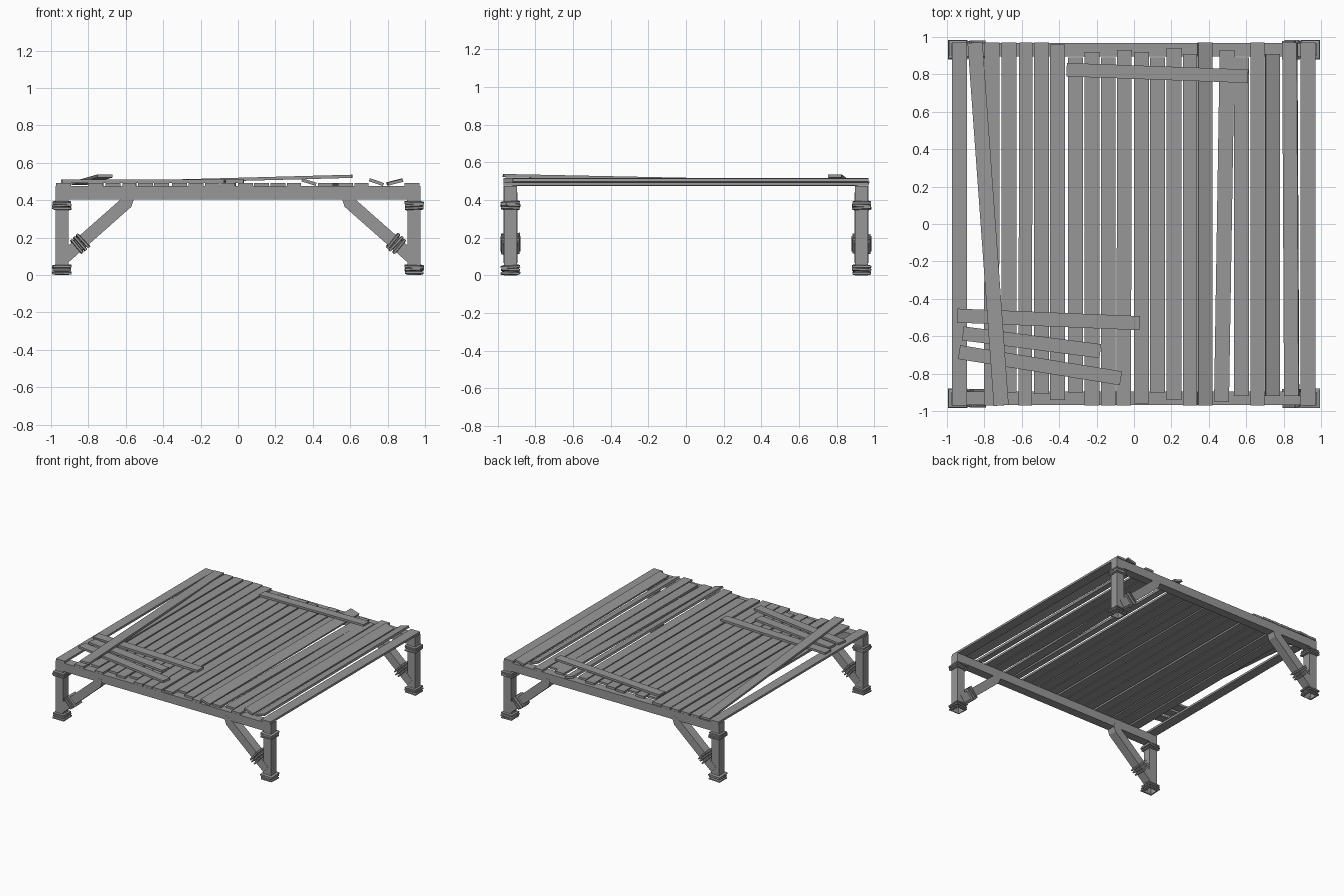
import bpy, bmesh, math, random
from mathutils import Matrix, Vector

random.seed(4)
cube = bpy.data.objects.get("Cube")
if cube:
    bpy.data.objects.remove(cube, do_unlink=True)

wood = bpy.data.materials.new("weathered_grey")
wood.use_nodes = True
GREY = (0.31, 0.31, 0.31, 1)
wood.diffuse_color = GREY
wood.node_tree.nodes["Principled BSDF"].inputs["Base Color"].default_value = GREY


def finish(name, bm):
    bmesh.ops.recalc_face_normals(bm, faces=bm.faces)
    mesh = bpy.data.meshes.new(name)
    bm.to_mesh(mesh)
    bm.free()
    mesh.materials.append(wood)
    ob = bpy.data.objects.new(name, mesh)
    bpy.context.collection.objects.link(ob)
    return ob


def box(name, size, matrix, open_bottom=False):
    bm = bmesh.new()
    bmesh.ops.create_cube(bm, size=1, matrix=Matrix.Diagonal((*size, 1)))
    if open_bottom:
        low = [f for f in bm.faces if f.normal.z < -0.9]
        bmesh.ops.delete(bm, geom=low, context='FACES_ONLY')
    bm.transform(matrix)
    return finish(name, bm)


def board(name, a, b, width=0.08, thick=0.017, roll=0):
    """Flat board whose centre line runs from a to b."""
    a, b = Vector(a), Vector(b)
    along = (b - a).normalized()
    side = Vector((0, 0, 1)).cross(along).normalized()
    rot = Matrix((along, side, along.cross(side))).transposed().to_4x4()
    m = Matrix.Translation((a + b) / 2) @ rot @ Matrix.Rotation(roll, 4, 'X')
    return box(name, ((b - a).length, width, thick), m)


def wrap(name, centre, lean, offsets):
    """Group of uneven square bands around a post or brace."""
    bm = bmesh.new()
    for off in offsets:
        tilt = Matrix.Rotation(random.uniform(-.06, .06), 4, 'X') @ \
            Matrix.Rotation(random.uniform(-.06, .06), 4, 'Y')
        m = Matrix.Translation(centre) @ Matrix.Rotation(lean, 4, 'Y') @ \
            Matrix.Translation((0, 0, off)) @ tilt
        out = random.uniform(.047, .053)
        profile = [(.034, -.009), (out, -.005), (out, .005), (.034, .009)]
        rings = [[bm.verts.new(m @ Vector((sx * r, sy * r, h))) for r, h in profile]
                 for sx, sy in ((1, 1), (-1, 1), (-1, -1), (1, -1))]
        for i in range(4):
            p, q = rings[i], rings[(i + 1) % 4]
            for j in range(4):
                k = (j + 1) % 4
                bm.faces.new((p[j], p[k], q[k], q[j]))
    return finish(name, bm)


# Corner legs with braces and bands
BRACE = [(.95, .12), (.91, .065), (.57, .365), (.555, .41), (.565, .44), (.61, .42)]
for sy, end in ((-1, "front"), (1, "back")):
    y = sy * .932
    for sx, hand in ((1, "left"), (-1, "right")):
        tag = f"{end}_{hand}"
        x = sx * .942
        box(f"leg_{tag}", (.07, .07, .475), Matrix.Translation((x, y, .2375)), True)
        wrap(f"upper_bands_{tag}", (x, y, .372), 0, (-.015, 0, .014))
        wrap(f"foot_bands_{tag}", (x, y, .03), 0, (-.018, 0, .016))
        bm = bmesh.new()
        face = bm.faces.new([bm.verts.new((sx * px, y - .037, pz)) for px, pz in BRACE])
        ext = bmesh.ops.extrude_face_region(bm, geom=[face])
        moved = [v for v in ext["geom"] if isinstance(v, bmesh.types.BMVert)]
        bmesh.ops.translate(bm, verts=moved, vec=(0, .074, 0))
        finish(f"brace_{tag}", bm)
        wrap(f"brace_bands_{tag}", (sx * .845, y, .168), -sx * math.radians(48),
             (-.022, 0, .022))
    box(f"{end}_beam", (1.82, .072, .07), Matrix.Translation((0, y, .44)))

# Deck planks: centre x, width, front end, back end, height, roll, sideways drift
planks = [
    (-.932, .08, .97, .97, 0, 0, 0), (-.76, .08, .97, .97, 0, 0, .004),
    (-.668, .08, .9, .97, 0, 0, 0), (-.58, .072, .97, .97, 0, 0, .005),
    (-.495, .08, .91, .97, 0, 0, 0), (-.408, .08, .94, .96, 0, 0, 0),
    (-.312, .08, .9, .89, 0, 0, 0), (-.225, .08, .97, .92, 0, 0, 0),
    (-.138, .078, .97, .89, 0, 0, 0), (-.053, .078, .97, .93, 0, 0, .004),
    (.04, .08, .96, .92, 0, 0, 0), (.125, .08, .9, .89, 0, 0, 0),
    (.215, .08, .94, .94, 0, 0, 0), (.3, .075, .97, .91, 0, 0, 0),
    (.38, .08, .97, .97, .012, .3, 0), (.483, .08, .95, .93, 0, 0, .03),
    (.575, .08, .92, .89, 0, 0, 0), (.66, .075, .97, .97, 0, 0, 0),
    (.74, .08, .92, .91, .012, .33, 0), (.838, .08, .92, .97, .012, -.25, -.01),
    (.93, .082, .97, .97, 0, 0, 0)]
for i, (x, w, front, back, lift, roll, drift) in enumerate(planks):
    z = .485 + lift
    board(f"deck_plank_{i + 1}", (x - drift / 2, -front, z), (x + drift / 2, back, z),
          w, roll=roll)

# Loose boards lying on the deck
board("loose_long_plank", (-.71, -.97, .53), (-.85, .97, .49), .08)
board("loose_back_board", (-.36, .825, .502), (.61, .79, .528), .072)
board("loose_front_board_1", (-.945, -.49, .502), (.03, -.53, .502), .075)
board("loose_front_board_2", (-.915, -.585, .502), (-.18, -.68, .502), .075)
board("loose_front_board_3", (-.935, -.685, .502), (-.07, -.825, .502), .075)
